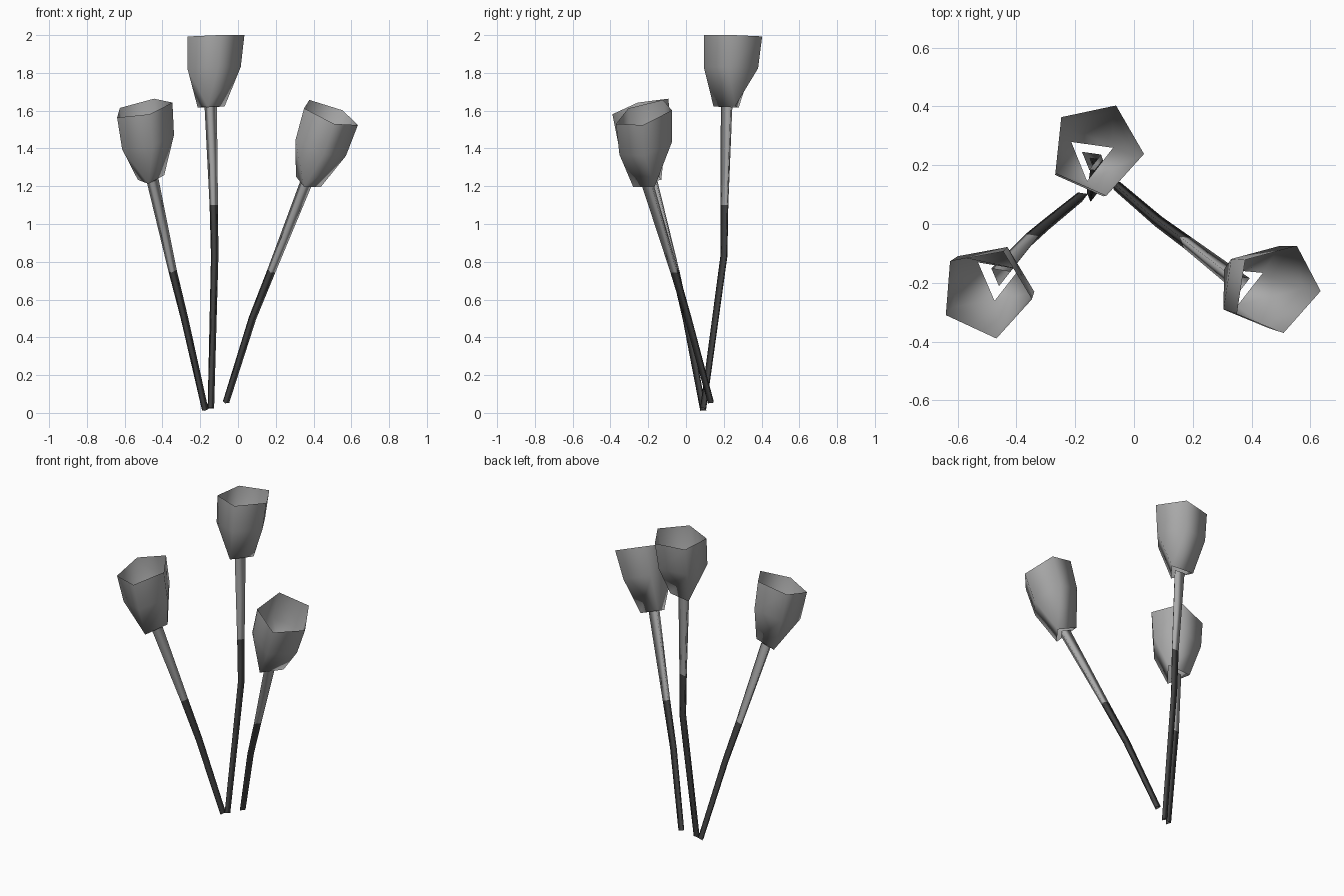
import bpy
from math import radians, cos, sin
from mathutils import Vector

if "Cube" in bpy.data.objects:
    bpy.data.objects.remove(bpy.data.objects["Cube"])


def material(name, value):
    mat = bpy.data.materials.new(name)
    mat.use_nodes = True
    colour = (value, value, value, 1)
    mat.diffuse_color = colour
    mat.node_tree.nodes["Principled BSDF"].inputs["Base Color"].default_value = colour
    return mat


light = material("light grey", 0.4)
dark = material("dark grey", 0.055)
UP = Vector((0, 0, 1))
TRI, PENT = 22, -6  # starting angles of the two cross-sections


def ring(centre, axis, radius, sides, phase):
    """Regular polygon around a centre, square to the axis."""
    turn = UP.rotation_difference(axis)
    angles = [radians(phase + 360 * i / sides) for i in range(sides)]
    return [Vector(centre) + turn @ Vector((radius * cos(a), radius * sin(a), 0)) for a in angles]


def build(name, verts, faces, mats):
    mesh = bpy.data.meshes.new(name)
    mesh.from_pydata(verts, [], faces)
    for mat in mats:
        mesh.materials.append(mat)
    mesh.shade_smooth()
    obj = bpy.data.objects.new(name, mesh)
    bpy.context.collection.objects.link(obj)
    return mesh


def wall(low, high, n):
    """Quads joining two rings with the same number of sides."""
    return [(low + i, low + (i + 1) % n, high + (i + 1) % n, high + i) for i in range(n)]


def stem(name, path):
    pts = [Vector(p) for p in path]
    verts, faces = [], []
    for i, (p, r) in enumerate(zip(pts, (0.02, 0.023, 0.026, 0.038))):
        axis = pts[min(i + 1, 3)] - pts[max(i - 1, 0)]
        verts += ring(p, axis, r, 3, TRI)
    for i in range(3):
        faces += wall(3 * i, 3 * i + 3, 3)
    mesh = build(name, verts, faces, (dark, light))
    for poly in mesh.polygons:  # upper length is light
        poly.material_index = int(poly.index >= 6)
    return (pts[3] - pts[2]).normalized()


def cup(name, base, rim, axis):
    base, rim = Vector(base), Vector(rim)
    verts = ring(base, axis, 0.083, 3, TRI)
    verts += ring(base.lerp(rim, 0.55), axis, 0.152, 5, PENT)
    verts += ring(rim, axis, 0.162, 5, PENT)
    # each five-sided corner joins the closest corner of the open base
    nearest = (0, 0, 1, 2, 2)
    faces = wall(3, 8, 5)
    for i in range(5):
        j = (i + 1) % 5
        a, b = nearest[i], nearest[j]
        faces.append((a, 3 + j, 3 + i) if a == b else (a, b, 3 + j, 3 + i))
    build(name, verts, faces, (light,))


# name: stem path, cup base, cup rim
flowers = {
    "back": (((-.145, .095, .025), (-.125, .205, .83), (-.13, .208, 1.1), (-.147, .222, 1.62)),
             (-.148, .228, 1.62), (-.127, .255, 1.995)),
    "right": (((-.175, .095, .015), (-.285, .005, .5), (-.348, -.05, .75), (-.455, -.175, 1.23)),
              (-.465, -.182, 1.235), (-.505, -.235, 1.613)),
    "left": (((-.065, .135, .055), (.075, .015, .5), (.175, -.058, .75), (.36, -.2, 1.22)),
             (.365, -.2, 1.215), (.485, -.22, 1.585)),
}
for side, (path, base, rim) in flowers.items():
    axis = stem(side + "_stem", path)
    cup(side + "_cup", base, rim, axis)
